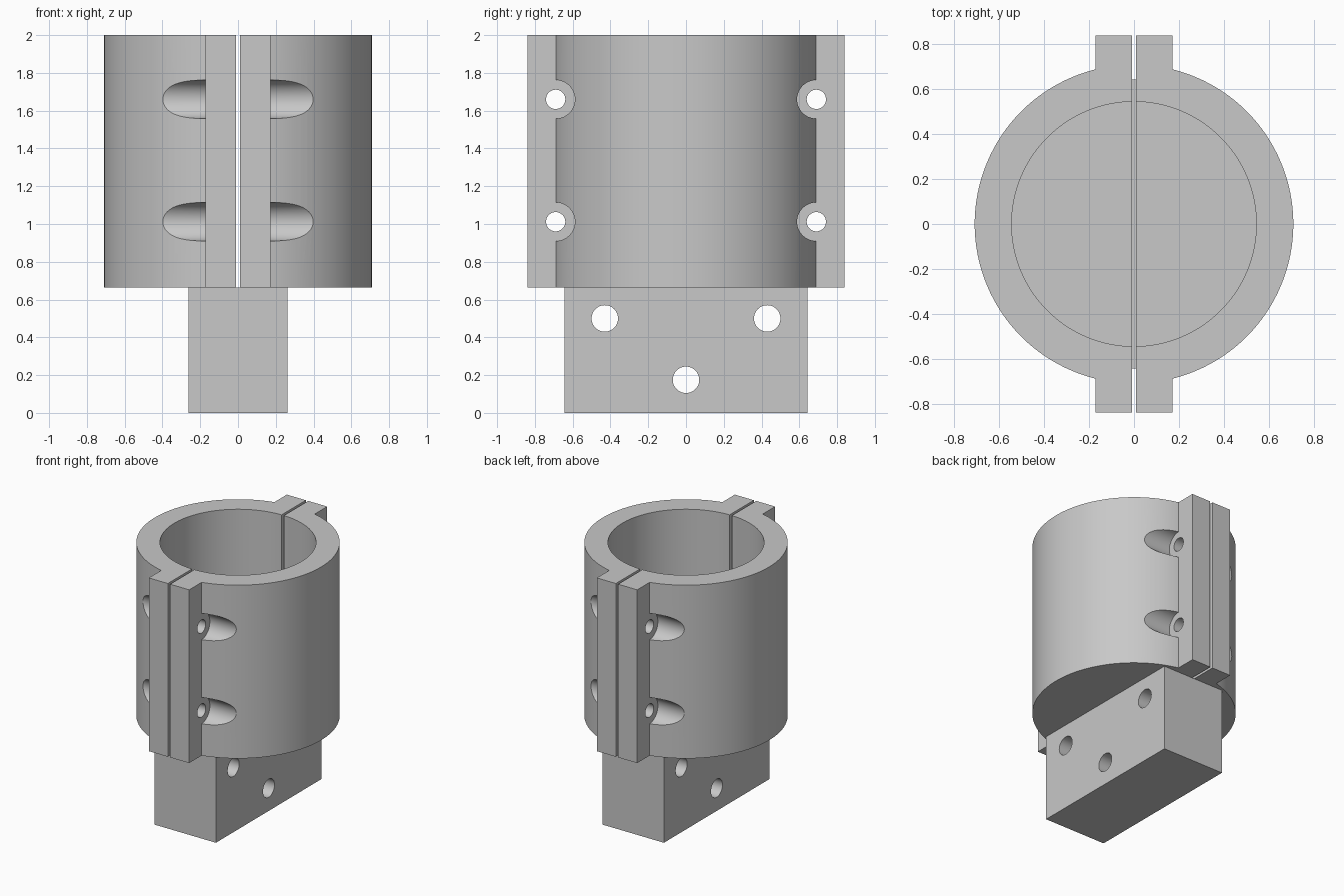
import bpy
from math import pi, radians

cube = bpy.data.objects.get("Cube")
if cube:
    bpy.data.objects.remove(cube, do_unlink=True)

metal = bpy.data.materials.new("plain grey")
metal.use_nodes = True
GREY = (0.58, 0.58, 0.58, 1)
metal.diffuse_color = GREY
metal.node_tree.nodes["Principled BSDF"].inputs["Base Color"].default_value = GREY

BASE, TOP = 0.665, 2.0        # clamp height range
FLOOR = 0.83                  # bottom of the bore
OUTER, INNER = 0.71, 0.545    # clamp radii
FLANGE_X, FLANGE_Y = 0.172, 0.84
SLIT = 0.01                   # half width of the split


def box(name, x, y, z0, z1):
    """Box centred on the z axis with half sizes x and y."""
    bpy.ops.mesh.primitive_cube_add(size=2, location=(0, 0, (z0 + z1) / 2))
    ob = bpy.context.object
    ob.name = name
    ob.scale = (x, y, (z1 - z0) / 2)
    bpy.ops.object.transform_apply(location=True, rotation=False, scale=True)
    return ob


def cylinder(name, r, length, loc, along_x=False, sides=48):
    bpy.ops.mesh.primitive_cylinder_add(
        vertices=sides, radius=r, depth=length, location=loc,
        rotation=(0, pi / 2 if along_x else 0, 0))
    ob = bpy.context.object
    ob.name = name
    bpy.ops.object.transform_apply(location=True, rotation=True, scale=True)
    return ob


def combine(target, tool, operation="DIFFERENCE"):
    """Apply one boolean and discard its tool."""
    mod = target.modifiers.new("cut", "BOOLEAN")
    mod.operation, mod.object, mod.solver = operation, tool, "EXACT"
    bpy.context.view_layer.objects.active = target
    bpy.ops.object.modifier_apply(modifier=mod.name)
    bpy.data.objects.remove(tool, do_unlink=True)


def finish(ob):
    ob.data.materials.clear()
    ob.data.materials.append(metal)
    bpy.ops.object.select_all(action="DESELECT")
    ob.select_set(True)
    bpy.context.view_layer.objects.active = ob
    bpy.ops.object.shade_smooth_by_angle(angle=radians(30))


# Split cup-shaped clamp with a bolting flange at front and back
clamp = cylinder("split_clamp", OUTER, TOP - BASE, (0, 0, (BASE + TOP) / 2), sides=128)
combine(clamp, box("flanges", FLANGE_X, FLANGE_Y, BASE, TOP), "UNION")
combine(clamp, cylinder("bore", INNER, 2, (0, 0, FLOOR + 1), sides=128))

# Bolt holes with wide recesses sunk into the curved wall on both sides
for y in (-0.69, 0.69):
    for z in (1.012, 1.66):
        combine(clamp, cylinder("bolt_hole", 0.051, 1, (0, y, z), True))
        for side in (-1, 1):
            combine(clamp, cylinder("recess", 0.102, 0.8,
                                    (side * (FLANGE_X + 0.4), y, z), True))

# Narrow slit dividing the clamp into two halves
combine(clamp, box("slit", SLIT, 1, BASE - 0.1, TOP + 0.1))
finish(clamp)

# Mounting block with three cross holes
block = box("mounting_block", 0.262, 0.643, 0, BASE)
for y, z in ((-0.43, 0.5), (0.43, 0.5), (0, 0.175)):
    combine(block, cylinder("cross_hole", 0.07, 1, (0, y, z), True))
finish(block)
